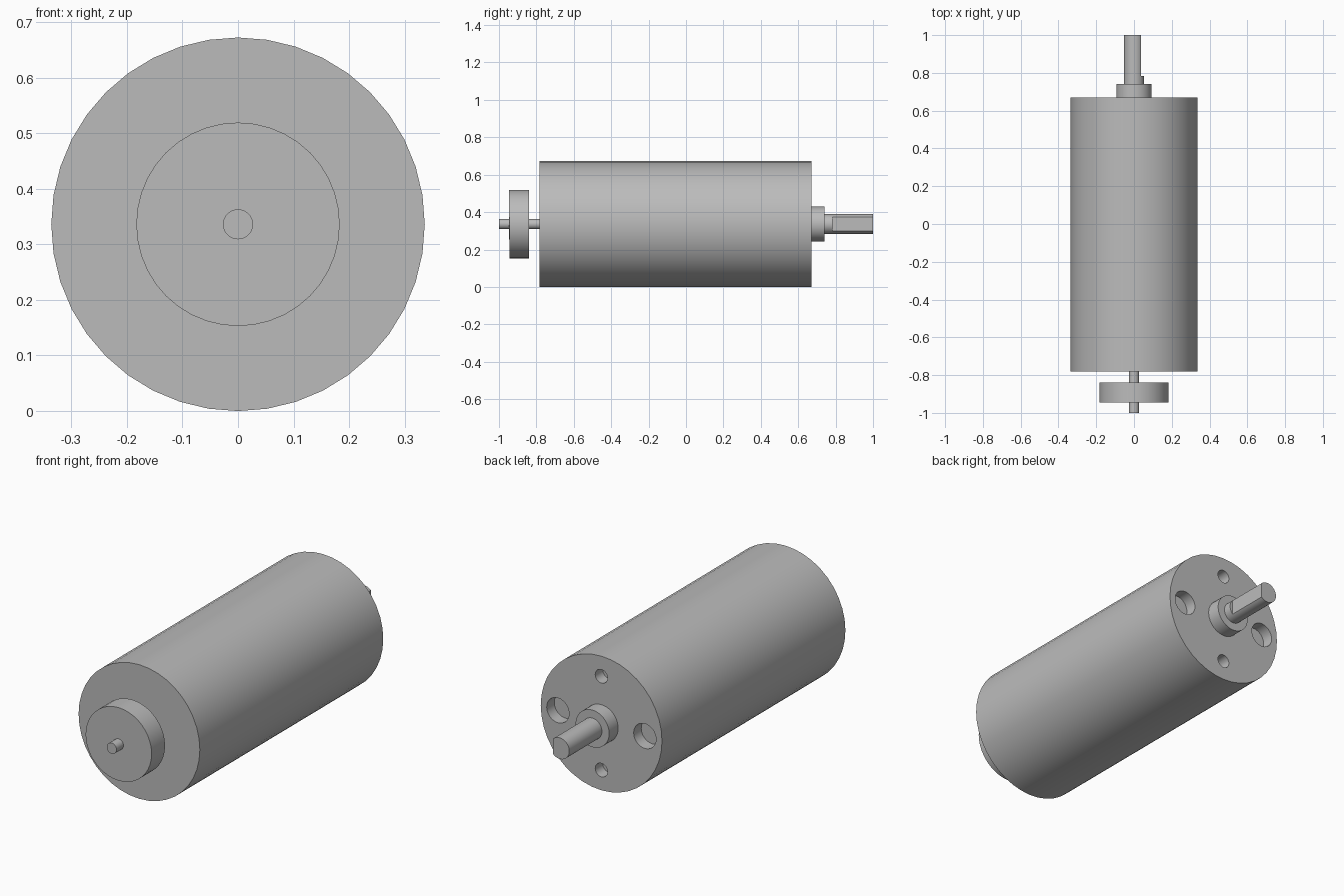
import bpy
from math import pi

AXIS_Z = 0.336   # height of the motor's axis
SIDES = 40

if "Cube" in bpy.data.objects:
    bpy.data.objects.remove(bpy.data.objects["Cube"])

steel = bpy.data.materials.new("grey_steel")
steel.use_nodes = True
GREY = (0.5, 0.5, 0.5, 1)
steel.diffuse_color = GREY
steel.node_tree.nodes["Principled BSDF"].inputs["Base Color"].default_value = GREY


def rod(name, radius, y0, y1, x=0, dz=0, sides=SIDES):
    """Cylinder lying along y, from y0 to y1."""
    bpy.ops.mesh.primitive_cylinder_add(
        vertices=sides, radius=radius, depth=y1 - y0,
        location=(x, (y0 + y1) / 2, AXIS_Z + dz), rotation=(pi / 2, 0, 0))
    ob = bpy.context.object
    ob.name = name
    ob.data.materials.append(steel)
    return ob


def cut(target, cutter):
    """Subtract the cutter from the target, then remove it."""
    cutter.hide_render = True
    mod = target.modifiers.new("cut", 'BOOLEAN')
    mod.operation = 'DIFFERENCE'
    mod.solver = 'EXACT'
    mod.object = cutter
    bpy.context.view_layer.objects.active = target
    bpy.ops.object.modifier_apply(modifier=mod.name)
    bpy.data.objects.remove(cutter)


# Motor can with mounting holes in its rear face
body = rod("motor_body", 0.336, -0.782, 0.67)
for side in (-1, 1):
    cut(body, rod("large_hole_cutter", 0.062, 0.61, 0.75, x=side * 0.241))
    cut(body, rod("small_hole_cutter", 0.034, 0.61, 0.75, dz=side * 0.235))

# Rear bearing boss and output shaft with a flat on its left
boss = rod("bearing_boss", 0.093, 0.66, 0.741)
shaft = rod("output_shaft", 0.053, 0.70, 1.0)
bpy.ops.mesh.primitive_cube_add(size=1, location=(0.087, 0.933, AXIS_Z))
flat = bpy.context.object
flat.scale = (0.1, 0.3, 0.3)
bpy.context.view_layer.update()
cut(shaft, flat)

# Front spindle and its disc
spindle = rod("front_spindle", 0.027, -1.0, -0.77)
disc = rod("encoder_disc", 0.183, -0.945, -0.839)

# Smooth the round walls, keep the rims sharp
bpy.ops.object.select_all(action='DESELECT')
for ob in (body, boss, shaft, spindle, disc):
    ob.select_set(True)
bpy.context.view_layer.objects.active = body
bpy.ops.object.shade_smooth_by_angle(angle=pi / 6)
